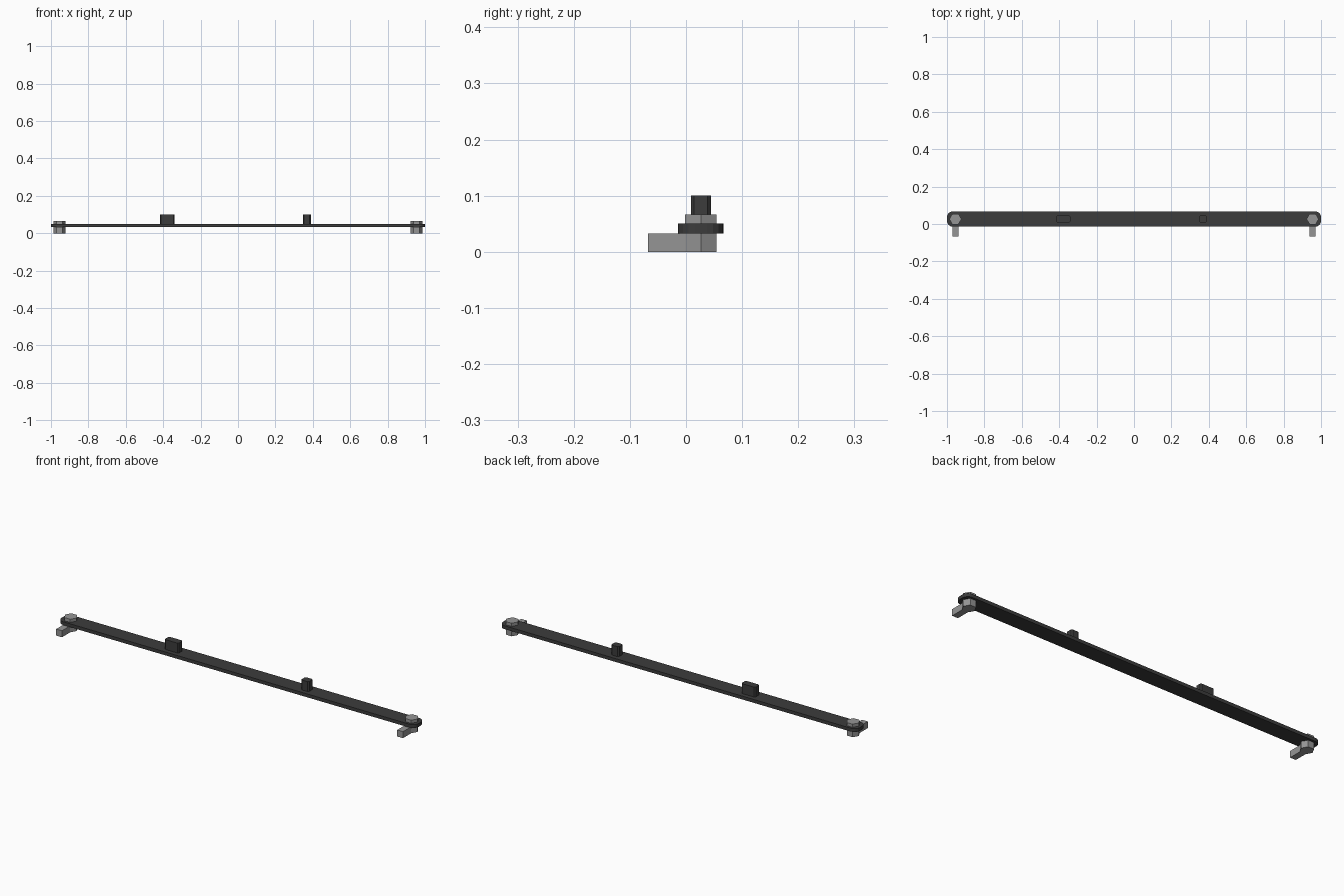
import bpy, bmesh
from math import cos, sin, pi, radians

if "Cube" in bpy.data.objects:
    bpy.data.objects.remove(bpy.data.objects["Cube"])

CY = 0.0265           # centre line of the bar
BAR_Z0, BAR_Z1 = 0.033, 0.05


def material(name, value):
    m = bpy.data.materials.new(name)
    m.diffuse_color = (value, value, value, 1)
    m.use_nodes = True
    m.node_tree.nodes["Principled BSDF"].inputs["Base Color"].default_value = m.diffuse_color
    return m


dark = material("dark_plastic", 0.045)
steel = material("steel", 0.3)


def prism(name, outline, z0, z1, mat):
    """Extrude a counter-clockwise xy outline from z0 to z1."""
    bm = bmesh.new()
    face = bm.faces.new([bm.verts.new((x, y, z0)) for x, y in outline])
    top = bmesh.ops.extrude_face_region(bm, geom=[face])["geom"]
    bmesh.ops.translate(bm, vec=(0, 0, z1 - z0),
                        verts=[g for g in top if isinstance(g, bmesh.types.BMVert)])
    bmesh.ops.recalc_face_normals(bm, faces=bm.faces)
    mesh = bpy.data.meshes.new(name)
    bm.to_mesh(mesh)
    bm.free()
    mesh.materials.append(mat)
    obj = bpy.data.objects.new(name, mesh)
    bpy.context.collection.objects.link(obj)
    return obj


def rounded_rect(cx, cy, hx, hy, r, seg):
    pts = []
    for sx, sy, start in ((1, 1, 0), (-1, 1, 90), (-1, -1, 180), (1, -1, 270)):
        for i in range(seg + 1):
            a = radians(start + 90 * i / seg)
            pts.append((cx + sx * (hx - r) + r * cos(a),
                        cy + sy * (hy - r) + r * sin(a)))
    return pts


# Long flat bar with rounded ends
prism("bar", rounded_rect(0, CY, 1.0, 0.0405, 0.03, 4), BAR_Z0, BAR_Z1, dark)

# Two chamfered blocks standing on the bar
prism("long_block", rounded_rect(-0.379, CY, 0.039, 0.018, 0.006, 1), BAR_Z1, 0.1, dark)
prism("short_block", rounded_rect(0.368, CY, 0.0215, 0.018, 0.006, 1), BAR_Z1, 0.1, dark)

# Hex bolt at each end, with a latch arm growing from the front flat below the bar
R = 0.0325
for side, cx in (("left", -0.955), ("right", 0.955)):
    hexagon = [(cx + R * cos(k * pi / 3), CY + R * sin(k * pi / 3)) for k in range(6)]
    arm = [(cx - R / 2, -0.0675), (cx + R / 2, -0.0675)]
    prism(side + "_bolt_head", hexagon, BAR_Z1, 0.066, steel)
    prism(side + "_latch", hexagon[:5] + arm + hexagon[5:], 0, BAR_Z0, steel)
